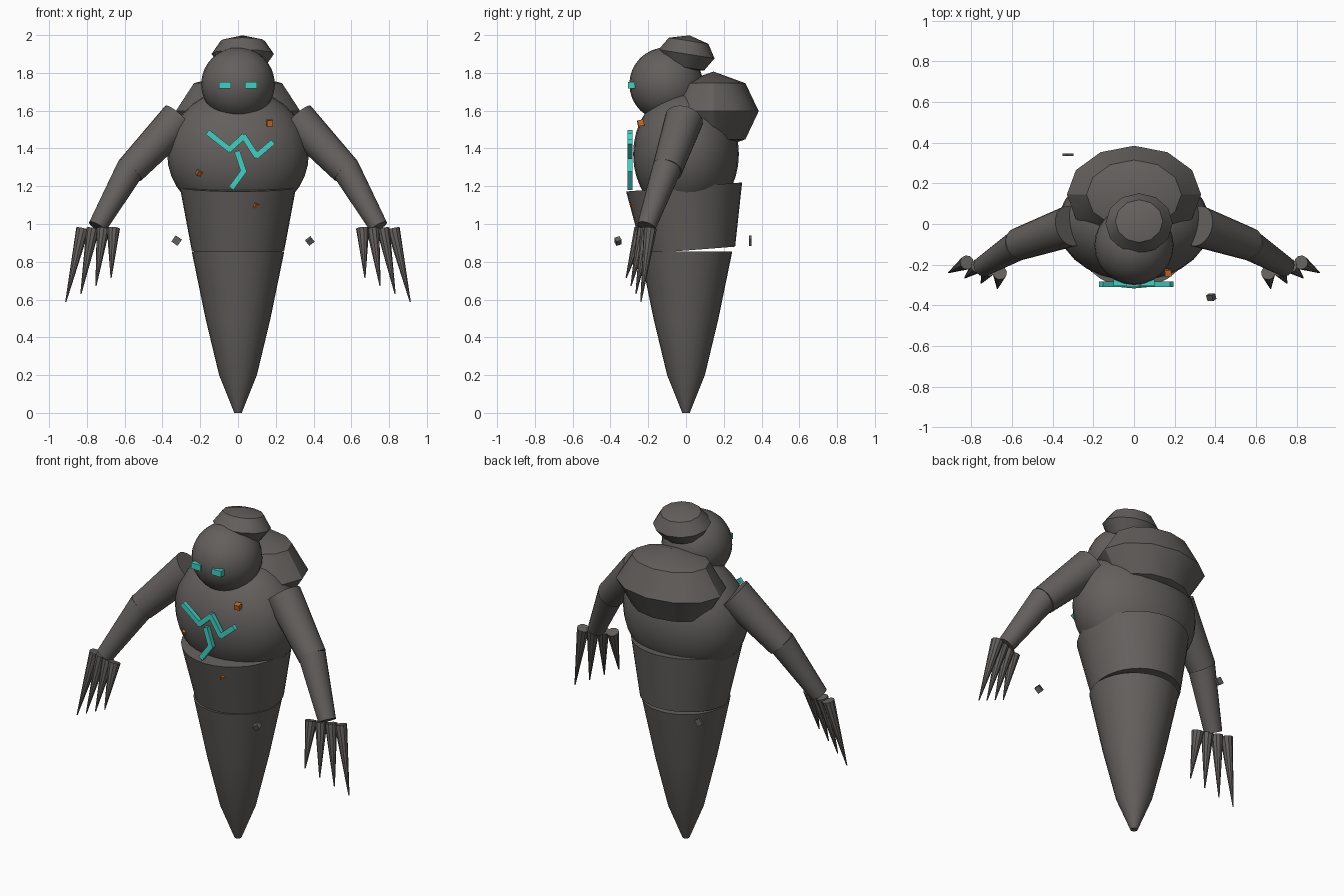
import bpy, bmesh, math
from mathutils import Vector, Matrix

cube = bpy.data.objects.get("Cube")
if cube:
    bpy.data.objects.remove(cube, do_unlink=True)


def material(name, rgb):
    m = bpy.data.materials.new(name)
    m.use_nodes = True
    m.diffuse_color = (*rgb, 1)
    m.node_tree.nodes["Principled BSDF"].inputs["Base Color"].default_value = (*rgb, 1)
    return m


STONE = material("grey stone", (0.125, 0.115, 0.11))
GLOW = material("turquoise glow", (0.06, 0.62, 0.54))
EMBER = material("orange ember", (0.6, 0.15, 0.02))


def finish(name, bm, mat, matrix=Matrix(), smooth=True):
    bmesh.ops.recalc_face_normals(bm, faces=bm.faces)
    mesh = bpy.data.meshes.new(name)
    bm.to_mesh(mesh)
    bm.free()
    mesh.materials.append(mat)
    ob = bpy.data.objects.new(name, mesh)
    ob.matrix_world = matrix
    bpy.context.collection.objects.link(ob)
    if smooth:
        bpy.ops.object.select_all(action="DESELECT")
        ob.select_set(True)
        bpy.context.view_layer.objects.active = ob
        bpy.ops.object.shade_smooth_by_angle(angle=math.radians(32))
    return ob


def ball(name, loc, radii, segs, rings, tilt=0):
    bm = bmesh.new()
    bmesh.ops.create_uvsphere(bm, u_segments=segs, v_segments=rings, radius=1)
    bmesh.ops.scale(bm, vec=radii, verts=bm.verts)
    turn = Matrix.Rotation(math.radians(tilt), 4, "X")
    finish(name, bm, STONE, Matrix.Translation(loc) @ turn)


def limb(name, a, b, r1, r2, segs=20):
    a, b = Vector(a), Vector(b)
    bm = bmesh.new()
    bmesh.ops.create_cone(bm, cap_ends=True, segments=segs, radius1=r1, radius2=r2,
                          depth=(b - a).length)
    turn = (b - a).to_track_quat("Z", "Y").to_matrix().to_4x4()
    finish(name, bm, STONE, Matrix.Translation((a + b) / 2) @ turn)


def box(name, loc, size, mat, turn=(0, 0, 0)):
    bm = bmesh.new()
    bmesh.ops.create_cube(bm, size=1)
    bmesh.ops.scale(bm, vec=size, verts=bm.verts)
    m = Matrix.Translation(loc)
    for angle, axis in zip(turn, "XYZ"):
        m = m @ Matrix.Rotation(angle, 4, axis)
    finish(name, bm, mat, m, smooth=False)


def lathe(name, profile, segs=32):
    bm = bmesh.new()
    rings = [[bm.verts.new((r * math.cos(math.tau * i / segs),
                            r * math.sin(math.tau * i / segs), z)) for i in range(segs)]
             for r, z in profile]
    for low, high in zip(rings, rings[1:]):
        for i in range(segs):
            j = (i + 1) % segs
            bm.faces.new((low[i], low[j], high[j], high[i]))
    bm.faces.new(rings[0])
    bm.faces.new(rings[-1])
    finish(name, bm, STONE)


# Body, head and the boulders on the back
ball("torso", (0, 0, 1.37), (0.375, 0.28, 0.345), 28, 18)
ball("head", (0, -0.105, 1.74), (0.195, 0.195, 0.195), 24, 16)
ball("back_boulder", (0, 0.145, 1.597), (0.33, 0.24, 0.21), 12, 4)
ball("top_boulder", (0.025, 0.003, 1.9), (0.165, 0.15, 0.1), 12, 4, tilt=-9)

# Tapering tail in two pieces, the upper one tilted
lathe("lower_tail", [(0.02, 0), (0.1, 0.2), (0.172, 0.5), (0.245, 0.855)])
limb("upper_tail", (0, 0.016, 0.861), (0, -0.01, 1.196), 0.245, 0.308, 32)

# Arms and claws
for side, s in (("left", 1), ("right", -1)):
    elbow = (s * 0.57, -0.1, 1.285)
    limb(side + "_upper_arm", (s * 0.312, -0.01, 1.555), elbow, 0.102, 0.08)
    limb(side + "_forearm", (s * 0.565, -0.1, 1.3), (s * 0.745, -0.21, 0.985), 0.077, 0.05)
    for i in range(4):
        base = (s * (0.66 + 0.054 * i), -0.24 + 0.017 * i, 0.975)
        tip = (s * (0.672 + 0.08 * i), -0.317 + 0.026 * i, 0.715 - 0.0427 * i)
        limb(f"{side}_claw_{i + 1}", base, tip, 0.035, 0.003, 10)
    box(side + "_eye", (s * 0.069, -0.288, 1.735), (0.062, 0.036, 0.036), GLOW)

# Glowing chest cracks laid along two zigzag paths
cracks = [
    [(-0.156, 1.482), (-0.045, 1.395), (0.03, 1.464), (0.098, 1.36), (0.18, 1.43)],
    [(-0.003, 1.378), (0.03, 1.28), (-0.032, 1.195)],
]
for p, path in enumerate(cracks):
    for i, ((x1, z1), (x2, z2)) in enumerate(zip(path, path[1:])):
        box(f"chest_crack_{p + 1}_{i + 1}", ((x1 + x2) / 2, -0.296, (z1 + z2) / 2),
            (math.hypot(x2 - x1, z2 - z1) + 0.015, 0.026, 0.03), GLOW,
            (0, -math.atan2(z2 - z1, x2 - x1), 0))

# Ember chips
box("shoulder_ember", (0.168, -0.24, 1.535), (0.032, 0.032, 0.032), EMBER, (0.2, 0, 0.1))
box("side_ember", (-0.206, -0.215, 1.272), (0.026, 0.026, 0.026), EMBER, (0.5, 0.4, 0.3))
box("tail_ember", (0.092, -0.273, 1.1), (0.026, 0.026, 0.026), EMBER, (0.4, 0.5, 0.6))

# Floating stone chips
box("back_chip", (-0.325, 0.34, 0.912), (0.04, 0.013, 0.04), STONE, (0, 0.6, 0))
box("front_chip", (0.38, -0.36, 0.91), (0.036, 0.03, 0.028), STONE, (0.5, -0.6, 0.3))
